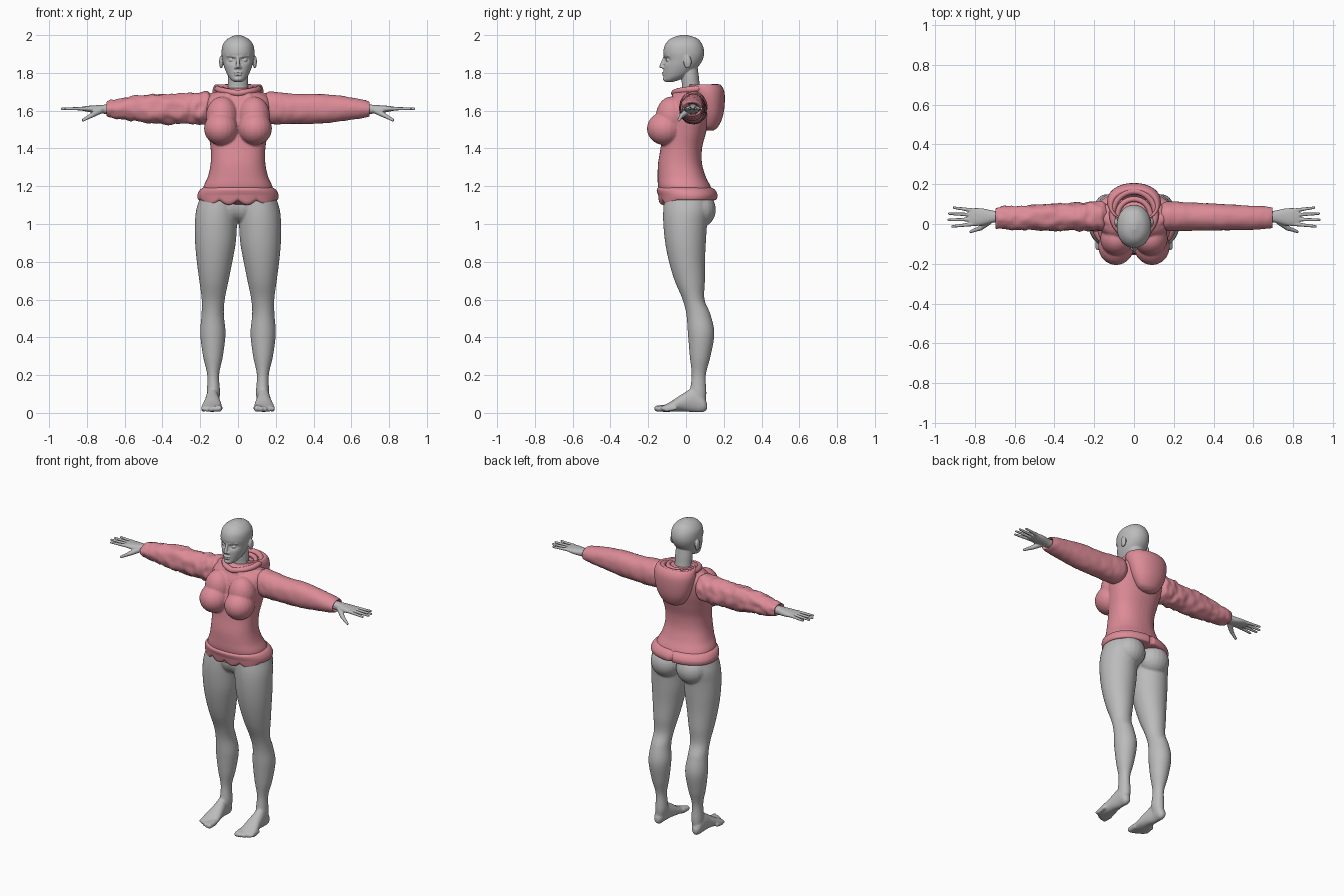
import bpy, bmesh, math
from mathutils import Vector, Matrix, noise

cube = bpy.data.objects.get("Cube")
if cube:
    bpy.data.objects.remove(cube)


def material(name, colour):
    mat = bpy.data.materials.new(name)
    mat.use_nodes = True
    mat.diffuse_color = (*colour, 1)
    shader = next(n for n in mat.node_tree.nodes if n.type == "BSDF_PRINCIPLED")
    shader.inputs["Base Color"].default_value = (*colour, 1)
    return mat


skin = material("grey skin", (0.5, 0.5, 0.5))
cloth = material("pink cloth", (0.72, 0.26, 0.31))


def spline(rows, steps):
    """Smooth interpolation through the rows."""
    out = []
    for i in range(len(rows) - 1):
        a, b = rows[max(i - 1, 0)], rows[i]
        c, d = rows[i + 1], rows[min(i + 2, len(rows) - 1)]
        for s in range(steps):
            t = s / steps
            out.append([q + t / 2 * (r - p + t * (2*p - 5*q + 4*r - w + t * (3*(q - r) + w - p)))
                        for p, q, r, w in zip(a, b, c, d)])
    return out + [list(rows[-1])]


def loft(bm, axis, rows, power=2.0, sides=40, steps=6):
    """Rows: position on axis, then low and high bounds on the other two axes."""
    order = {"x": (2, 0, 1), "y": (0, 2, 1), "z": (0, 1, 2)}[axis]
    rings = []
    for t, u0, u1, v0, v1 in spline(rows, steps):
        ring = []
        for k in range(sides):
            ang = math.tau * k / sides
            c, s = math.cos(ang), math.sin(ang)
            c = math.copysign(abs(c) ** (2 / power), c)
            s = math.copysign(abs(s) ** (2 / power), s)
            p = ((u0 + u1 + (u1 - u0) * c) / 2, (v0 + v1 + (v1 - v0) * s) / 2, t)
            ring.append(bm.verts.new([p[i] for i in order]))
        rings.append(ring)
    for a, b in zip(rings, rings[1:]):
        for k in range(sides):
            n = (k + 1) % sides
            bm.faces.new((a[k], a[n], b[n], b[k]))
    bm.faces.new(rings[0][::-1])
    bm.faces.new(rings[-1])
    return [v for ring in rings for v in ring]


def even(rows):
    """Rows of position, half width, front, back."""
    return [(z, -w, w, f, b) for z, w, f, b in rows]


def ball(bm, centre, radii):
    size = Matrix.Diagonal((*radii, 1))
    bmesh.ops.create_uvsphere(bm, u_segments=20, v_segments=14, radius=1,
                              matrix=Matrix.Translation(centre) @ size)


def limb(bm, start, end, r0, r1, count=14):
    for i in range(count):
        t = i / (count - 1)
        r = r0 + (r1 - r0) * t
        ball(bm, Vector(start).lerp(Vector(end), t), (r, r, r))


def finish(bm, name, mat, voxel=0, mirror=False, smooth=4):
    bmesh.ops.recalc_face_normals(bm, faces=bm.faces)
    mesh = bpy.data.meshes.new(name)
    bm.to_mesh(mesh)
    bm.free()
    mesh.materials.append(mat)
    obj = bpy.data.objects.new(name, mesh)
    bpy.context.collection.objects.link(obj)
    for poly in mesh.polygons:
        poly.use_smooth = True
    if mirror:
        obj.modifiers.new("Mirror", "MIRROR").use_mirror_merge = False
    if voxel:
        remesh = obj.modifiers.new("Blend", "REMESH")
        remesh.mode = "VOXEL"
        remesh.voxel_size = voxel
        remesh.use_smooth_shade = True
        relax = obj.modifiers.new("Relax", "SMOOTH")
        relax.iterations = smooth
    return obj


# Legs, hips and feet
bm = bmesh.new()
loft(bm, "z", [(.03, .11, .16, .03, .1), (.1, .095, .165, .02, .108), (.2, .1, .163, .03, .105),
               (.3, .08, .185, .02, .13), (.42, .066, .2, .01, .15), (.52, .075, .193, .002, .13),
               (.6, .07, .192, -.018, .098), (.7, .05, .205, -.06, .1), (.8, .03, .218, -.09, .1),
               (.9, .012, .227, -.11, .105), (1, .005, .228, -.12, .112),
               (1.08, 0, .22, -.12, .125), (1.17, 0, .19, -.11, .12)])
ball(bm, (.092, .07, 1.075), (.098, .088, .095))
ball(bm, (.03, -.01, 1.1), (.1, .1, .1))
loft(bm, "y", [(.112, .125, .15, .02, .05), (.09, .108, .165, .004, .09), (.04, .105, .17, .004, .13),
               (-.02, .093, .178, .008, .1), (-.08, .084, .192, .006, .06), (-.13, .084, .195, .006, .035)])
for i in range(5):
    x, y, r = .1 + .021 * i, -.152 + .003 * i * i, .019 - .0016 * i
    limb(bm, (x, y + .045, .026), (x, y, r + .004), r, r * .9, 6)
finish(bm, "legs_and_feet", skin, .006, True)

# Head and neck, with sunken eye sockets
bm = bmesh.new()
skull = loft(bm, "z", even([(1.752, .02, -.11, -.07), (1.765, .038, -.117, -.03), (1.79, .056, -.118, .02),
                            (1.83, .073, -.118, .062), (1.87, .083, -.115, .088), (1.91, .087, -.12, .096),
                            (1.95, .08, -.11, .086), (1.982, .053, -.08, .06), (2, .012, -.03, .008)]), 2.1, 64)
for v in skull:
    if v.co.y < 0:
        near = ((abs(v.co.x) - .036) / .02) ** 2 + ((v.co.z - 1.868) / .014) ** 2
        v.co.y += .016 * math.exp(-near)
loft(bm, "z", even([(1.66, .065, -.03, .09), (1.72, .054, -.022, .075), (1.78, .054, -.025, .068),
                    (1.84, .05, -.03, .06)]))
limb(bm, (0, -.113, 1.885), (0, -.13, 1.835), .007, .011)
for side in (-1, 1):
    ball(bm, (side * .011, -.12, 1.829), (.009, .01, .008))
    ball(bm, (side * .034, -.093, 1.867), (.016, .013, .009))
    limb(bm, (side * .016, -.113, 1.886), (side * .058, -.093, 1.892), .006, .004)
    ball(bm, (side * .089, .008, 1.858), (.011, .021, .034))
for z, w in ((1.801, .023), (1.79, .02)):
    ball(bm, (0, -.116, z), (w, .011, .0055))
ball(bm, (0, -.106, 1.768), (.024, .017, .014))
finish(bm, "head_and_neck", skin, .0035, smooth=3)

# Hands
bm = bmesh.new()
loft(bm, "x", [(.64, .01, .065, 1.58, 1.635), (.7, .008, .066, 1.583, 1.632), (.76, -.006, .078, 1.588, 1.628),
               (.8, -.01, .08, 1.595, 1.625), (.83, -.008, .078, 1.601, 1.62)], 2.3)
for root, tip, reach in ((-.001, -.012, .912), (.023, .021, .932), (.046, .052, .929), (.069, .082, .905)):
    limb(bm, (.81, root, 1.611), (reach, tip, 1.61), .0105, .007, 18)
limb(bm, (.73, .012, 1.6), (.775, -.022, 1.575), .017, .013)
limb(bm, (.775, -.022, 1.575), (.82, -.038, 1.55), .012, .008)
finish(bm, "hands", skin, .004, True, 3)

# Hoodie body with bust
bm = bmesh.new()
loft(bm, "z", even([(1.15, .19, -.135, .15), (1.2, .182, -.148, .13), (1.25, .16, -.15, .105),
                    (1.32, .145, -.148, .085), (1.4, .145, -.135, .085), (1.48, .158, -.125, .105),
                    (1.56, .172, -.11, .125), (1.63, .176, -.095, .135), (1.67, .165, -.075, .13),
                    (1.7, .11, -.06, .12), (1.72, .07, -.04, .1)]), 2.3)
for side in (-1, 1):
    ball(bm, (side * .09, -.112, 1.505), (.09, .095, .088))
    ball(bm, (side * .085, -.075, 1.57), (.085, .085, .105))
    limb(bm, (side * .05, -.04, 1.67), (side * .14, .03, 1.66), .035, .035)
finish(bm, "hoodie_body", cloth, .006)

# Waistband: wavy front edge and split at the back
bm = bmesh.new()
band = loft(bm, "z", even([(1.125, .195, -.12, .145), (1.13, .211, -.138, .162), (1.155, .214, -.148, .167),
                           (1.18, .202, -.155, .155), (1.192, .185, -.148, .135)]), 2.2, 128)
for v in band:
    if v.co.y < -.05 and v.co.z < 1.15:
        v.co.z -= .024 * abs(math.sin(32 * v.co.x))
    if v.co.y > .1:
        v.co.y -= .02 * math.exp(-(v.co.x / .008) ** 2)
finish(bm, "waistband", cloth)

# Sleeves, the right one more creased
for side, name, crease in ((1, "left_sleeve", .003), (-1, "right_sleeve", .011)):
    bm = bmesh.new()
    sleeve = loft(bm, "x", [(.13, -.015, .1, 1.55, 1.685), (.165, -.034, .112, 1.532, 1.7),
                            (.22, -.036, .112, 1.528, 1.698), (.3, -.034, .108, 1.53, 1.688),
                            (.45, -.032, .1, 1.533, 1.688), (.6, -.028, .092, 1.552, 1.67),
                            (.69, -.02, .085, 1.567, 1.65), (.688, -.008, .075, 1.578, 1.638),
                            (.66, .0, .07, 1.58, 1.635)], 2.1, 48, 8)
    for v in sleeve:
        offset = Vector((0, v.co.y - .036, v.co.z - 1.61)).normalized()
        p = Vector((v.co.x * 34, v.co.y * 22, v.co.z * 22))
        v.co += offset * crease * noise.noise(p)
        v.co.x *= side
    finish(bm, name, cloth)

# Hood hanging behind, hollow at the top
bm = bmesh.new()
loft(bm, "z", even([(1.495, .03, .1, .145), (1.515, .07, .08, .17), (1.57, .105, .06, .195),
                    (1.64, .127, .04, .205), (1.7, .135, .02, .203), (1.735, .125, .01, .185),
                    (1.735, .108, .015, .165), (1.7, .095, .02, .15), (1.675, .08, .03, .13)]), 2.1, 48)
finish(bm, "hood", cloth)


# Collar and inner fold around the neck
def ring_tube(name, width, front, back, low, high, radius):
    curve = bpy.data.curves.new(name, "CURVE")
    curve.dimensions = "3D"
    curve.bevel_depth = radius
    curve.bevel_resolution = 4
    path = curve.splines.new("POLY")
    count = 48
    path.points.add(count - 1)
    for k, point in enumerate(path.points):
        a = math.tau * k / count
        t = (1 + math.sin(a)) / 2
        point.co = (width * math.cos(a), front + (back - front) * t, low + (high - low) * t ** .5, 1)
    path.use_cyclic_u = True
    path.use_smooth = True
    curve.materials.append(cloth)
    bpy.context.collection.objects.link(bpy.data.objects.new(name, curve))


ring_tube("collar", .108, -.062, .165, 1.692, 1.725, .017)
ring_tube("inner_fold", .083, -.045, .125, 1.695, 1.722, .014)
